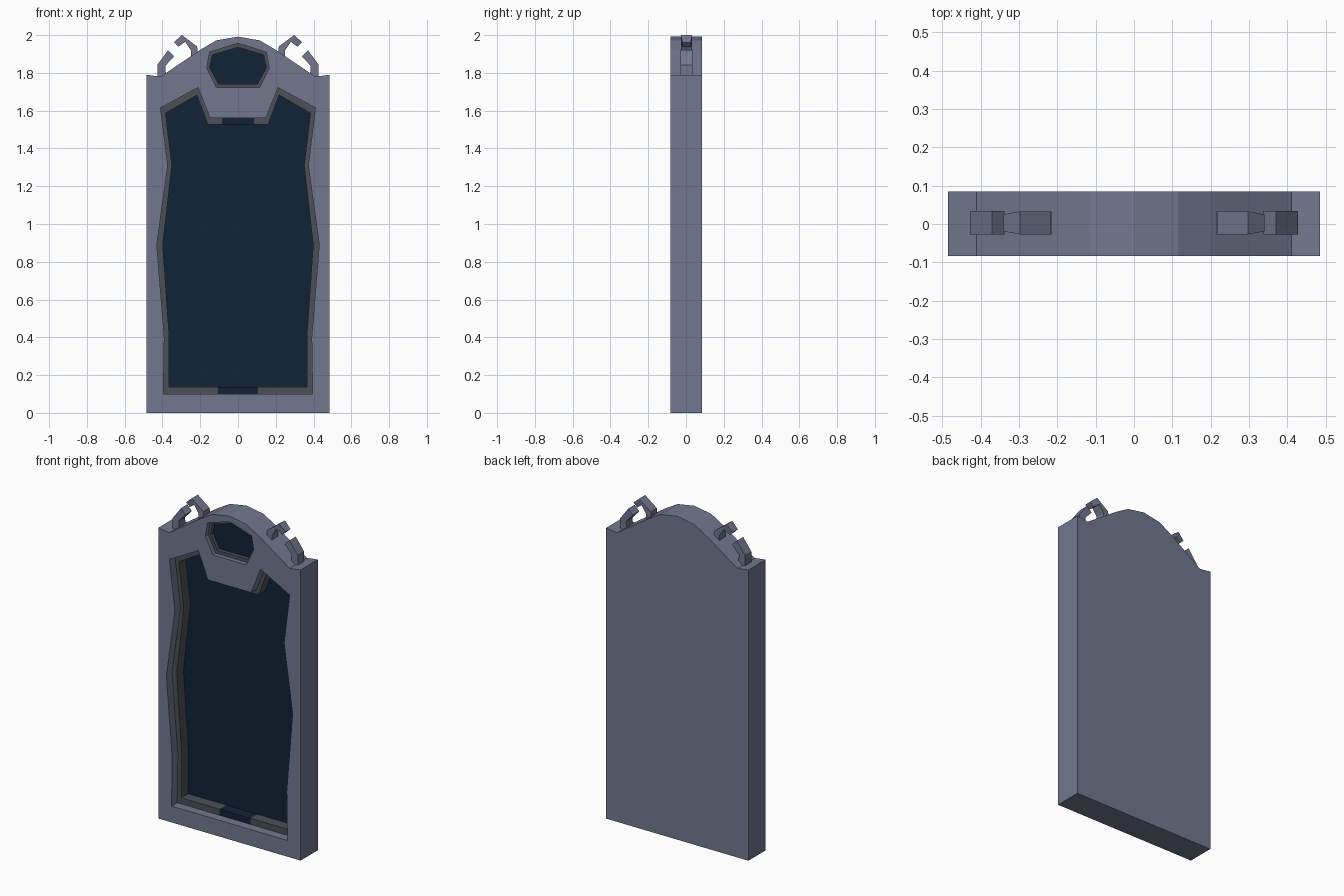
import bpy, bmesh

if "Cube" in bpy.data.objects:
    bpy.data.objects.remove(bpy.data.objects["Cube"])

def material(name, rgb):
    m = bpy.data.materials.new(name)
    m.diffuse_color = (*rgb, 1)
    m.use_nodes = True
    m.node_tree.nodes["Principled BSDF"].inputs["Base Color"].default_value = m.diffuse_color
    return m

FRAME = material("blue_grey_metal", (0.17, 0.187, 0.27))
LEDGE = material("dark_grey_trim", (0.072, 0.08, 0.09))
GLASS = material("dark_navy_glass", (0.005, 0.017, 0.037))
FRONT, BACK = -0.083, 0.085

def finish(bm, name, mats):
    bmesh.ops.recalc_face_normals(bm, faces=bm.faces)
    me = bpy.data.meshes.new(name)
    bm.to_mesh(me)
    bm.free()
    for m in mats:
        me.materials.append(m)
    ob = bpy.data.objects.new(name, me)
    bpy.context.collection.objects.link(ob)
    return ob

def loop(bm, half, y):
    """Closed ring of verts from a left-half profile, mirrored in x."""
    right = [(-x, z) for x, z in reversed(half) if x != 0]
    return [bm.verts.new((x, y, z)) for x, z in half + right]

def wall(bm, a, b, mat):
    n = len(a)
    faces = []
    for i in range(n):
        j = (i + 1) % n
        f = bm.faces.new((a[i], a[j], b[j], b[i]))
        f.material_index = mat
        faces.append(f)
    return faces

def pocket(bm, outer, inner, y_ledge, y_floor):
    """Stepped recess: outer wall, grey ledge, inner wall, glass floor."""
    rim = loop(bm, outer, FRONT)
    l1 = loop(bm, outer, y_ledge)
    l2 = loop(bm, inner, y_ledge)
    fl = loop(bm, inner, y_floor)
    wall(bm, rim, l1, 0)
    steps = wall(bm, l1, l2, 1) + wall(bm, l2, fl, 1)
    bm.faces.new(fl).material_index = 2
    return rim, steps

# casing: slab with arched top, door recess and head window
bm = bmesh.new()
outline = [(-0.485, 0), (-0.485, 1.79), (-0.41, 1.78), (-0.2, 1.922),
           (-0.115, 1.972), (0, 1.992)]
front = loop(bm, outline, FRONT)
back = loop(bm, outline, BACK)
wall(bm, front, back, 0)
bm.faces.new(back)

door_out = [(-0.105, 0.10), (-0.395, 0.10), (-0.39, 0.40), (-0.43, 0.89),
            (-0.372, 1.31), (-0.41, 1.615), (-0.212, 1.722), (-0.147, 1.56),
            (-0.085, 1.56)]
door_in = [(-0.105, 0.138), (-0.366, 0.138), (-0.364, 0.40), (-0.398, 0.89),
           (-0.35, 1.31), (-0.383, 1.587), (-0.218, 1.682), (-0.16, 1.528),
           (-0.085, 1.528)]
door_rim, steps = pocket(bm, door_out, door_in, -0.028, 0.038)
# dark inserts at the middle of the top and bottom ledges
for f in steps:
    if abs(f.calc_center_median().x) < 0.01:
        f.material_index = 2

win_out = [(-0.113, 1.722), (-0.165, 1.825), (-0.15, 1.91), (0, 1.957)]
win_in = [(-0.103, 1.742), (-0.149, 1.827), (-0.136, 1.895), (0, 1.935)]
win_rim, _ = pocket(bm, win_out, win_in, -0.055, -0.03)

# front face with the two openings left out
edges = [bm.edges.get((r[i - 1], r[i])) for r in (front, door_rim, win_rim)
         for i in range(len(r))]
bmesh.ops.triangle_fill(bm, edges=edges, use_beauty=True)
finish(bm, "casing", [FRAME, LEDGE, GLASS])

# hooks on the shoulders: swept sections of (outer point, inner point, half depth)
def hook(name, sections):
    bm = bmesh.new()
    rings = []
    for (ox, oz), (ix, iz), d in sections:
        rings.append([bm.verts.new((x, 0.003 + y, z)) for x, y, z in
                      ((ox, -d, oz), (ox, d, oz), (ix, d, iz), (ix, -d, iz))])
    for a, b in zip(rings, rings[1:]):
        wall(bm, a, b, 0)
    bm.faces.new(rings[0])
    bm.faces.new(rings[-1])
    ob = finish(bm, name, [FRAME])
    ob.modifiers.new("mirror", "MIRROR")

hook("lower_hooks", [((-0.427, 1.75), (-0.38, 1.75), 0.031),
                     ((-0.427, 1.843), (-0.384, 1.838), 0.031),
                     ((-0.37, 1.92), (-0.338, 1.888), 0.031)])
hook("upper_hooks", [((-0.213, 1.88), (-0.248, 1.86), 0.03),
                     ((-0.216, 1.94), (-0.25, 1.92), 0.03),
                     ((-0.297, 2.0), (-0.28, 1.965), 0.03),
                     ((-0.34, 1.962), (-0.315, 1.938), 0.022)])
